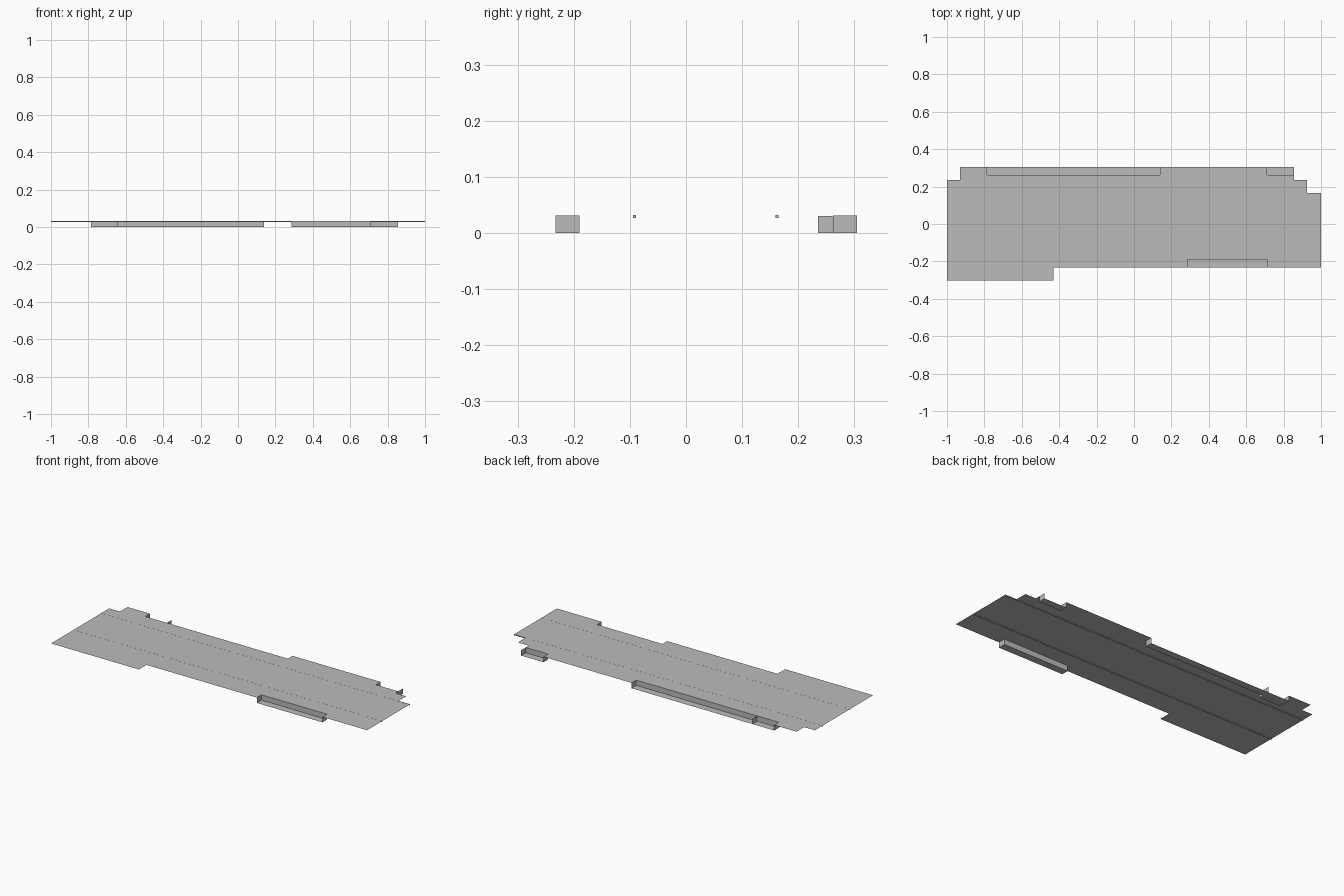
import bpy, bmesh

cube = bpy.data.objects.get("Cube")
if cube:
    bpy.data.objects.remove(cube, do_unlink=True)

TOP = 0.0315            # deck level
BACK, BACK_IN = 0.305, 0.262
FRONT, FRONT_IN = -0.233, -0.19

grey = bpy.data.materials.new("concrete_grey")
grey.use_nodes = True
colour = (0.5, 0.5, 0.5, 1)
grey.diffuse_color = colour
grey.node_tree.nodes["Principled BSDF"].inputs["Base Color"].default_value = colour


def make(name, polygons):
    """Build one object out of flat polygons."""
    bm = bmesh.new()
    for poly in polygons:
        bm.faces.new([bm.verts.new(p) for p in poly])
    bmesh.ops.remove_doubles(bm, verts=bm.verts, dist=0.0002)
    mesh = bpy.data.meshes.new(name)
    bm.to_mesh(mesh)
    bm.free()
    mesh.materials.append(grey)
    obj = bpy.data.objects.new(name, mesh)
    bpy.context.collection.objects.link(obj)
    return obj


def box(name, x0, x1, y0, y1, z0, z1):
    bm = bmesh.new()
    bmesh.ops.create_cube(bm, size=1)
    for v in bm.verts:
        v.co.x = x1 if v.co.x > 0 else x0
        v.co.y = y1 if v.co.y > 0 else y0
        v.co.z = z1 if v.co.z > 0 else z0
    mesh = bpy.data.meshes.new(name)
    bm.to_mesh(mesh)
    bm.free()
    mesh.materials.append(grey)
    obj = bpy.data.objects.new(name, mesh)
    bpy.context.collection.objects.link(obj)


def dock(name, x0, x1, inner, outer):
    """Sunken bay: floor, inner wall and two end walls, open outwards."""
    a, b = (x0, x1) if outer > inner else (x1, x0)
    floor = [(a, inner, 0), (b, inner, 0), (b, outer, 0), (a, outer, 0)]
    wall = [(b, inner, 0), (a, inner, 0), (a, inner, TOP), (b, inner, TOP)]
    ends = [[(a, inner, 0), (a, outer, 0), (a, outer, TOP), (a, inner, TOP)],
            [(b, outer, 0), (b, inner, 0), (b, inner, TOP), (b, outer, TOP)]]
    make(name, [floor, wall] + ends)


# Thin deck with stepped corners and notches over the bays
outline = [
    (-1, -0.303), (-0.43, -0.303), (-0.43, FRONT),
    (0.285, FRONT), (0.285, FRONT_IN), (0.71, FRONT_IN), (0.71, FRONT),
    (1, FRONT), (1, 0.165), (0.925, 0.165), (0.925, 0.235), (0.855, 0.235),
    (0.855, BACK_IN), (0.71, BACK_IN), (0.71, BACK),
    (0.14, BACK), (0.14, BACK_IN), (-0.785, BACK_IN), (-0.785, BACK),
    (-0.93, BACK), (-0.93, 0.235), (-1, 0.235),
]
make("deck", [[(x, y, TOP) for x, y in outline]])

# Sunken loading bays
dock("front_bay", 0.285, 0.71, FRONT_IN, FRONT)
dock("back_left_bay", 0.71, 0.855, BACK_IN, BACK)
dock("back_middle_bay", -0.645, 0.14, BACK_IN, BACK)
dock("back_right_bay", -0.785, -0.645, BACK_IN, BACK)

# Solid block behind the small back bay
box("bay_block", -0.785, -0.645, 0.235, BACK_IN - 0.0005, 0, TOP - 0.001)

# Long rails running the length of the deck
for name, y in (("front_rail", -0.092), ("back_rail", 0.162)):
    box(name, -1, 1, y - 0.0025, y + 0.0025, 0.027, TOP + 0.0003)
